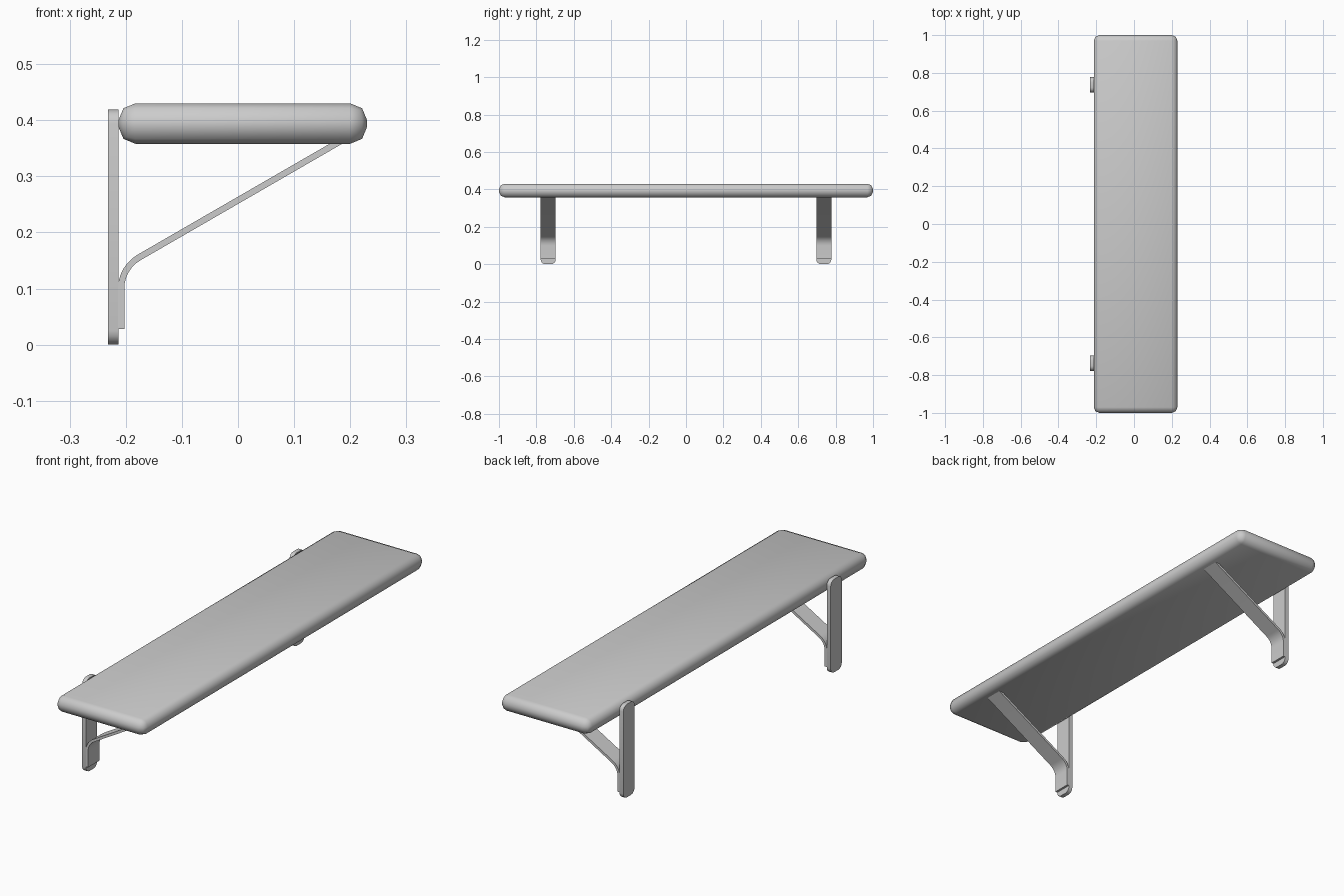
import bpy, bmesh
from math import sin, cos, tan, radians
from mathutils import Vector

if "Cube" in bpy.data.objects:
    bpy.data.objects.remove(bpy.data.objects["Cube"])


def finish(name, bm, angle):
    bmesh.ops.recalc_face_normals(bm, faces=bm.faces)
    mesh = bpy.data.meshes.new(name)
    bm.to_mesh(mesh)
    bm.free()
    ob = bpy.data.objects.new(name, mesh)
    bpy.context.collection.objects.link(ob)
    bpy.ops.object.select_all(action='DESELECT')
    bpy.context.view_layer.objects.active = ob
    ob.select_set(True)
    bpy.ops.object.shade_smooth_by_angle(angle=radians(angle))
    return ob


def box(lo, hi):
    bm = bmesh.new()
    bmesh.ops.create_cube(bm, size=1)
    lo, hi = Vector(lo), Vector(hi)
    for v in bm.verts:
        v.co = (lo + hi) / 2 + v.co * (hi - lo)
    return bm


# Shelf board with all edges rounded
bm = box((-0.213, -1, 0.358), (0.23, 1, 0.43))
bmesh.ops.bevel(bm, geom=bm.edges[:], offset=0.03, offset_type='OFFSET',
                segments=2, profile=0.5, affect='EDGES')
finish("shelf_board", bm, 50)

W = 0.04  # bracket half width


def wall_plate(name, y):
    # Flat upright with rounded corners at both ends
    bm = box((-0.232, y - W, 0), (-0.213, y + W, 0.419))
    corners = [e for e in bm.edges
               if abs(e.verts[0].co.x - e.verts[1].co.x) > 0.01]
    bmesh.ops.bevel(bm, geom=corners, offset=0.025, offset_type='OFFSET',
                    segments=4, profile=0.5, affect='EDGES')
    finish(name, bm, 40)


def strut(name, y):
    # Bent strip: foot on the plate, 60 degree arc, straight run into the board
    x0, z0, r, half = -0.2083, 0.10, 0.064, 0.0056
    path = [(x0, 0.028, 0)]
    for i in range(7):
        a = radians(10 * i)
        path.append((x0 + r - r * cos(a), z0 + r * sin(a), a))
    x, z, a = path[-1]
    top = 0.372
    path.append((x + (top - z) / tan(radians(30)), top, a))
    upper = [(x - half * cos(a), z + half * sin(a)) for x, z, a in path]
    lower = [(x + half * cos(a), z - half * sin(a)) for x, z, a in path]
    bm = bmesh.new()
    rows = [[bm.verts.new(p) for p in
             ((u[0], y - W, u[1]), (u[0], y + W, u[1]),
              (l[0], y + W, l[1]), (l[0], y - W, l[1]))]
            for u, l in zip(upper, lower)]
    for p, q in zip(rows, rows[1:]):
        for i in range(4):
            j = (i + 1) % 4
            bm.faces.new((p[i], p[j], q[j], q[i]))
    bm.faces.new(rows[0])
    bm.faces.new(rows[-1])
    finish(name, bm, 30)


for side, y in (("near", -0.737), ("far", 0.737)):
    wall_plate(side + "_wall_plate", y)
    strut(side + "_strut", y)
